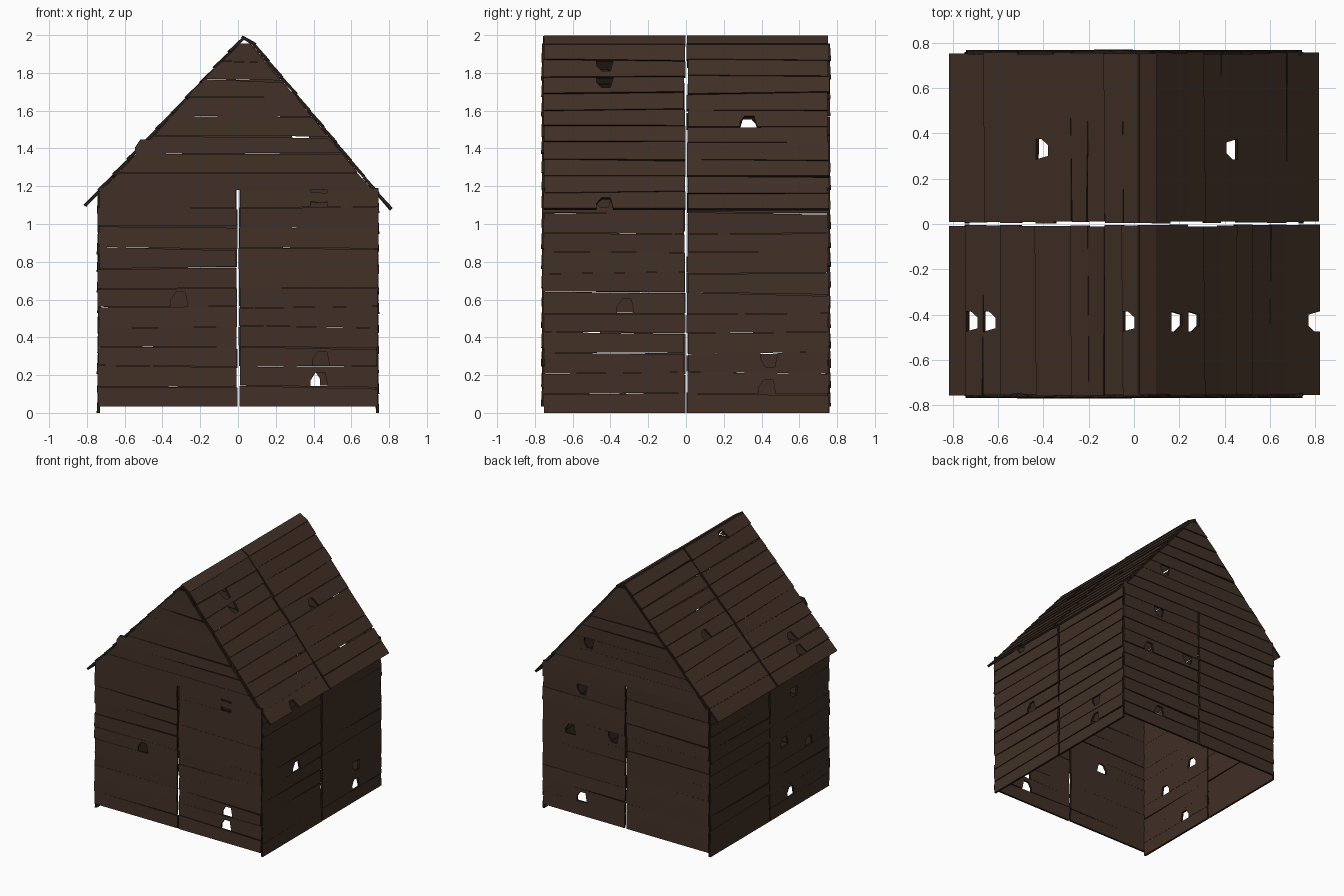
import bpy, bmesh, random
from mathutils import Vector

if "Cube" in bpy.data.objects:
    bpy.data.objects.remove(bpy.data.objects["Cube"])

random.seed(11)
R = random.uniform
T = 0.016  # board thickness


def mat(name, col):
    m = bpy.data.materials.new(name)
    m.diffuse_color = (*col, 1)
    m.use_nodes = True
    m.node_tree.nodes["Principled BSDF"].inputs["Base Color"].default_value = m.diffuse_color
    return m


WOOD = mat("brown_wood", (0.052, 0.029, 0.019))
EDGE = mat("dark_board_edge", (0.020, 0.012, 0.008))


def chip(u, edge, depth):
    """Points of a broken-out notch in a board edge, running left to right."""
    return [(u - 0.045, edge), (u - 0.045, edge + depth * 0.45),
            (u - 0.018, edge + depth), (u + 0.03, edge + depth), (u + 0.045, edge)]


def board(bm, org, ud, vd, pts, lean):
    """Thin plank from an outline in the (u, v) plane of its panel."""
    n = ud.cross(vd)
    vmin = min(p[1] for p in pts)
    vmax = max(p[1] for p in pts)

    def place(p, w):
        f = (vmax - p[1]) / (vmax - vmin)
        return bm.verts.new(org + ud * p[0] + vd * p[1] + n * (w + lean * f))
    outer = [place(p, 0) for p in pts]
    inner = [place(p, -T) for p in pts]
    bm.faces.new(outer)
    bm.faces.new(inner[::-1])
    k = len(pts)
    for i in range(k):
        j = (i + 1) % k
        f = bm.faces.new((outer[i], inner[i], inner[j], outer[j]))
        f.material_index = 1


def panel(name, org, ud, vd, v0, v1, rows, spans, holes=()):
    """Rows of planks; spans(va, vb) lists (left_a, right_a, left_b, right_b)."""
    org, ud, vd = Vector(org), Vector(ud).normalized(), Vector(vd).normalized()
    bm = bmesh.new()
    h = (v1 - v0) / rows
    for col in range(len(spans(v0, v0 + h))):
        seams = [[v0 + h * i + (R(-0.009, 0.009) if 0 < i < rows else 0) for _ in "lr"]
                 for i in range(rows + 1)]
        for i in range(rows):
            va, vb = v0 + h * i, v0 + h * (i + 1)
            la, ra, lb, rb = spans(va, vb)[col]
            e0, e1 = R(-0.002, 0.008), R(-0.002, 0.008)
            bl, br = seams[i]
            tl, tr = seams[i + 1]
            if i < rows - 1:  # uneven gaps between boards
                tl -= R(0, 0.004)
                tr -= R(0, 0.004)
                if random.random() < 0.2:
                    tr -= 0.007
            pts = [(la + e0, bl)]
            top = []
            for hu, hv in holes:
                if min(la, lb) < hu < max(ra, rb) and va <= hv < vb:
                    t = (hu - la) / (ra - la)
                    if hv < (va + vb) / 2:
                        pts += chip(hu, bl + (br - bl) * t, 0.075)
                    else:
                        top = chip(hu, tl + (tr - tl) * t, -0.075)[::-1]
            pts += [(ra - e1, br), (rb - e1, tr)] + top + [(lb + e0, tl)]
            board(bm, org, ud, vd, pts, R(0.001, 0.007))
    me = bpy.data.meshes.new(name)
    bm.to_mesh(me)
    bm.free()
    me.materials.append(WOOD)
    me.materials.append(EDGE)
    ob = bpy.data.objects.new(name, me)
    bpy.context.collection.objects.link(ob)


def halves(w):
    return lambda a, b: [(-w, -0.004, -w, -0.004), (0.004, w, 0.004, w)]


X, Y, Z = Vector((1, 0, 0)), Vector((0, 1, 0)), Vector((0, 0, 1))

# Lower walls, each two columns of planks
panel("front_wall", (0, -0.762, 0), X, Z, 0.035, 1.19, 11, halves(0.742),
      [(0.43, 1.17), (0.43, 1.10), (-0.31, 0.58), (0.44, 0.29), (0.43, 0.16)])
panel("back_wall", (0, 0.762, 0), -X, Z, 0.035, 1.19, 11, halves(0.742),
      [(-0.39, 1.07), (-0.49, 0.68), (-0.11, 0.72), (-0.39, 0.16)])
panel("right_wall", (0.742, 0, 0), Y, Z, 0.0, 1.165, 11, halves(0.757),
      [(-0.44, 1.13), (-0.32, 0.57), (0.44, 0.28), (0.43, 0.13)])
panel("left_wall", (-0.742, 0, 0), -Y, Z, 0.0, 1.165, 11, halves(0.757),
      [(0.27, 0.13), (0.19, 0.58), (0.50, 0.44), (0.31, 0.95)])


# Gables, cut to the roof slope
def left_x(z):
    return max(-0.735, -0.82 + (z - 1.10) * 0.85 / 0.90 + 0.02)


def right_x(z):
    return min(0.735, 0.82 - (z - 1.08) * 0.73 / 0.875 - 0.02)


def front_span(a, b):
    return [(left_x(a), right_x(a), left_x(b), right_x(b))]


def back_span(a, b):
    return [(-right_x(a), -left_x(a), -right_x(b), -left_x(b))]


panel("front_gable", (0, -0.762, 0), X, Z, 1.18, 1.955, 8, front_span, [(-0.50, 1.40)])
panel("back_gable", (0, 0.762, 0), -X, Z, 1.18, 1.955, 8, back_span, [(-0.33, 1.45)])


# Roof slopes, planks running front to back
def roof(name, eave, top, u, rows, holes):
    e, t = Vector((eave[0], 0, eave[1])), Vector((top[0], 0, top[1]))
    d = t - e
    k = d.length / d.x
    panel(name, e, u, d, 0, d.length, rows, halves(0.757),
          [(y * u.y, (x - e.x) * k) for x, y in holes])


roof("left_roof", (-0.815, 1.10), (0.03, 1.995), -Y, 11,
     [(-0.71, -0.43), (-0.655, -0.43), (-0.02, -0.43), (-0.43, 0.33)])
roof("right_roof", (0.815, 1.08), (0.09, 1.955), Y, 10,
     [(0.18, -0.43), (0.245, -0.43), (0.80, -0.43), (0.45, 0.33)])
roof("ridge_boards", (0.095, 1.952), (0.025, 1.998), Y, 1, [])
